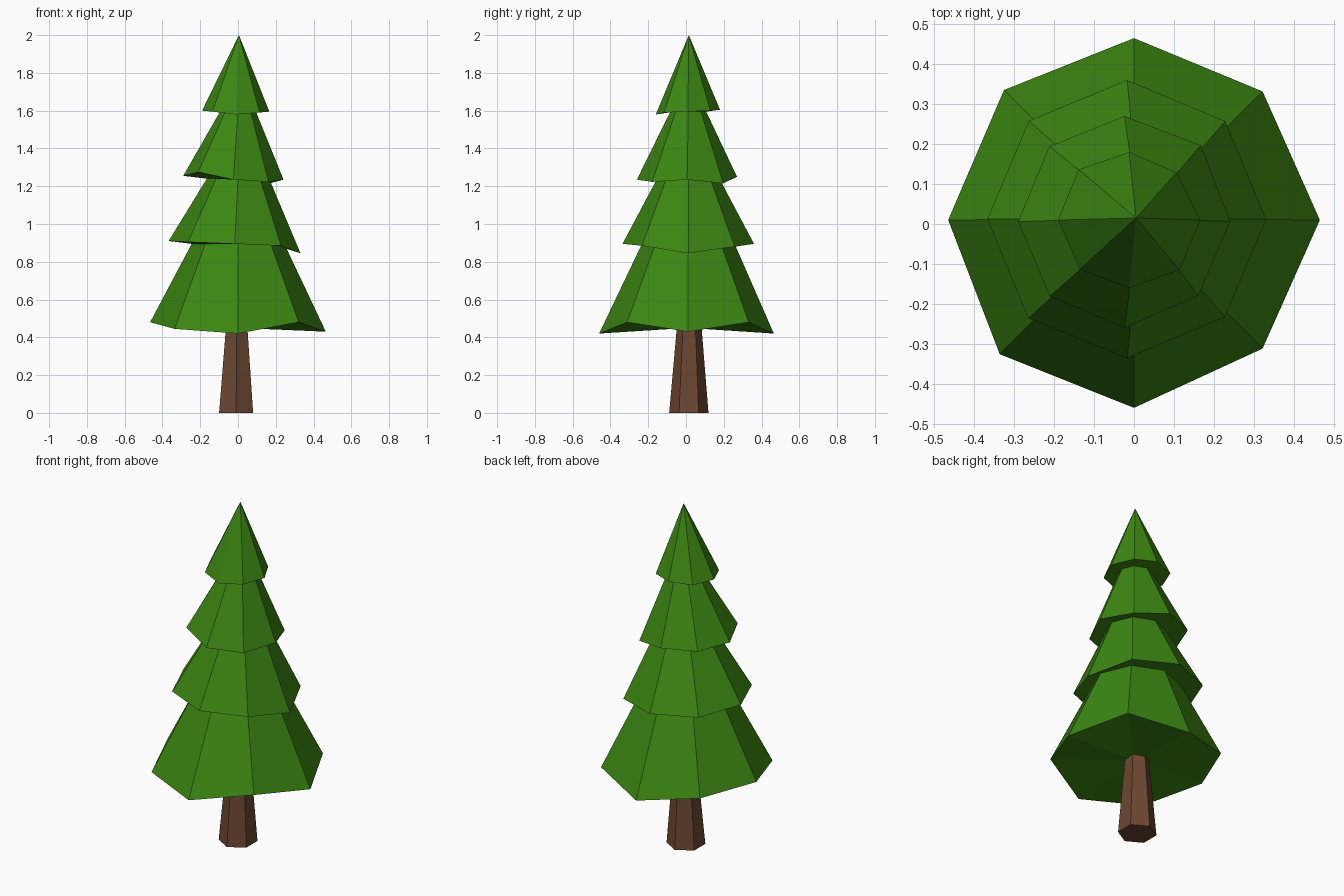
import bpy, bmesh, math

if "Cube" in bpy.data.objects:
    bpy.data.objects.remove(bpy.data.objects["Cube"])


def material(name, rgb):
    m = bpy.data.materials.new(name)
    m.diffuse_color = (*rgb, 1)
    m.use_nodes = True
    m.node_tree.nodes["Principled BSDF"].inputs["Base Color"].default_value = m.diffuse_color
    return m


def make_object(name, bm, mat):
    bmesh.ops.recalc_face_normals(bm, faces=bm.faces)
    me = bpy.data.meshes.new(name)
    bm.to_mesh(me)
    bm.free()
    me.materials.append(mat)
    ob = bpy.data.objects.new(name, me)
    bpy.context.collection.objects.link(ob)
    return ob


def circle(bm, n, r, z, cx, cy, start=0.0):
    return [bm.verts.new((cx + r * math.cos(start + math.tau * i / n),
                          cy + r * math.sin(start + math.tau * i / n), z)) for i in range(n)]


def bridge(bm, a, b):
    n = len(a)
    for i in range(n):
        j = (i + 1) % n
        bm.faces.new((a[i], a[j], b[j], b[i]))


def fan(bm, ring, tip):
    v = bm.verts.new(tip)
    for i in range(len(ring)):
        bm.faces.new((ring[i], ring[(i + 1) % len(ring)], v))


green = material("needle green", (0.045, 0.24, 0.006))
brown = material("bark brown", (0.150, 0.062, 0.031))

# Trunk: tapered hexagonal post
bm = bmesh.new()
low = circle(bm, 6, 0.104, 0.0, -0.01, 0.015, math.pi / 6)
high = circle(bm, 6, 0.064, 0.47, -0.007, 0.017, math.pi / 6)
bridge(bm, low, high)
bm.faces.new(low)
bm.faces.new(high)
make_object("trunk", bm, brown)

# Foliage: per tier the centre, and for eight directions from +x the rim radius
# and rim height; then the neck radius and height where the tier above starts
tiers = [
    ((0, 0.01), (.465, .455, .455, .46, .465, .475, .47, .455),
     (.43, .48, .42, .47, .48, .445, .42, .48), .245, .895),
    ((-0.017, 0.012), (.348, .347, .348, .348, .35, .35, .348, .346),
     (.845, .88, .895, .90, .91, .905, .895, .885), .165, 1.24),
    ((-0.024, 0.006), (.265, .27, .264, .266, .266, .264, .266, .262),
     (1.235, 1.215, 1.25, 1.25, 1.255, 1.275, 1.235, 1.223), .095, 1.595),
    ((-0.012, 0.01), (.178, .168, .17, .179, .178, .175, .17, .178),
     (1.595, 1.60, 1.605, 1.60, 1.60, 1.595, 1.58, 1.59), 0, 2.0),
]
bm = bmesh.new()
neck = None
for (cx, cy), radii, heights, top_r, top_z in tiers:
    rim = [bm.verts.new((cx + r * math.cos(i * math.pi / 4),
                         cy + r * math.sin(i * math.pi / 4), z))
           for i, (r, z) in enumerate(zip(radii, heights))]
    if neck:
        bridge(bm, neck, rim)
    else:
        fan(bm, rim, (0, 0.01, 0.45))
    if top_r:
        neck = circle(bm, 8, top_r, top_z, 0.0, 0.012)
        bridge(bm, rim, neck)
    else:
        fan(bm, rim, (0.005, 0.015, top_z))
make_object("foliage", bm, green)
